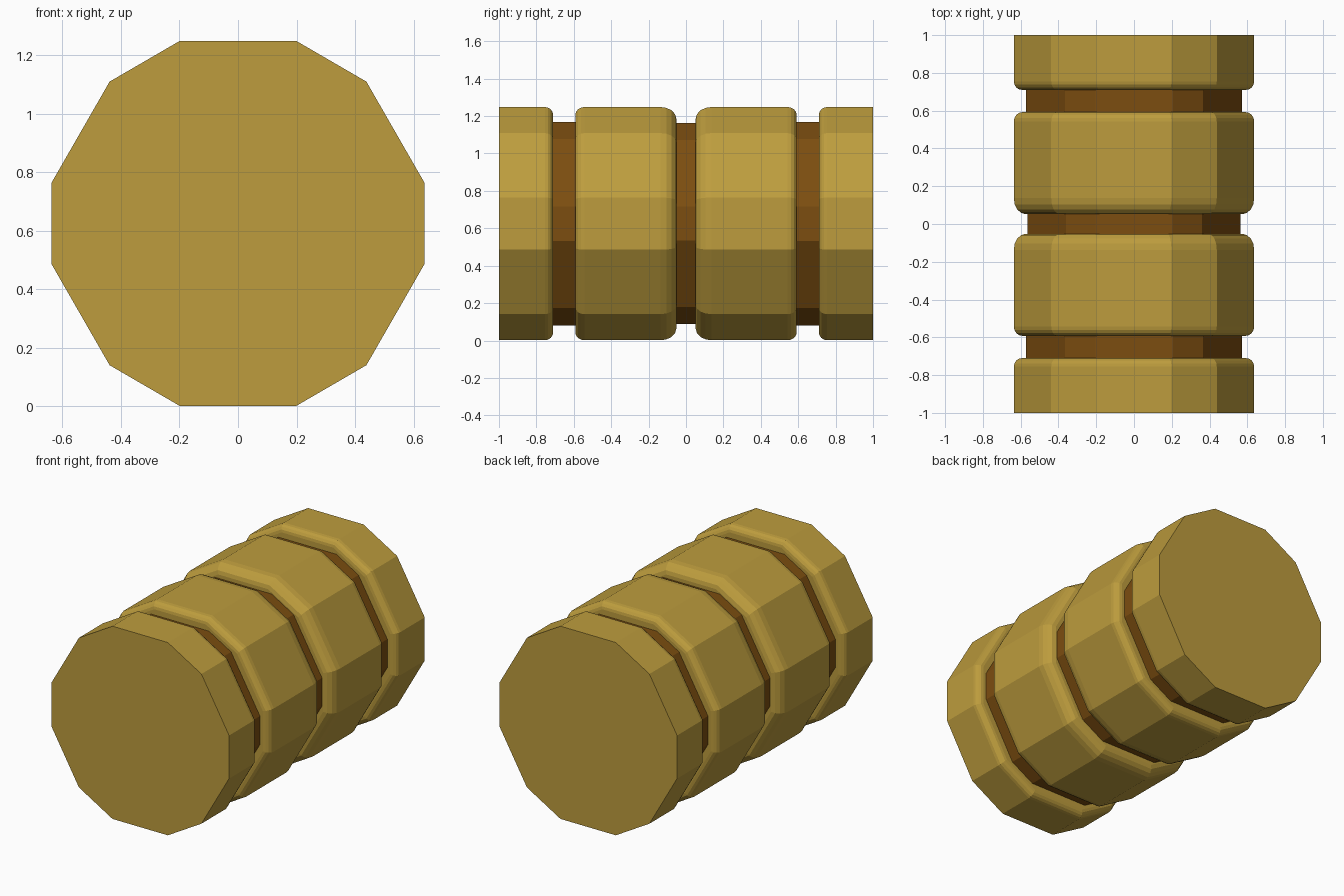
import bpy, bmesh, math

if "Cube" in bpy.data.objects:
    bpy.data.objects.remove(bpy.data.objects["Cube"])

def material(name, rgb):
    m = bpy.data.materials.new(name)
    m.diffuse_color = (*rgb, 1)
    m.use_nodes = True
    m.node_tree.nodes["Principled BSDF"].inputs["Base Color"].default_value = m.diffuse_color
    return m

gold = material("old gold", (0.51, 0.335, 0.047))
brown = material("groove brown", (0.20, 0.075, 0.005))
MID = 0.625

def section(y, s, half):
    """Hexagon with cut corners: flat top, short flats at the sides."""
    pts = []
    for k in range(6):
        for d in (-half, half):
            a = math.radians(60 * k + d)
            pts.append((0.995 * s * math.cos(a), y, MID + s * math.sin(a)))
    return pts

def sweep(name, profile, mat, cap_first=False, cap_last=False):
    bm = bmesh.new()
    rings = [[bm.verts.new(p) for p in section(*row)] for row in profile]
    for a, b in zip(rings, rings[1:]):
        for i in range(12):
            j = (i + 1) % 12
            bm.faces.new((a[i], a[j], b[j], b[i]))
    if cap_first:
        bm.faces.new(rings[0])
    if cap_last:
        bm.faces.new(rings[-1])
    bmesh.ops.recalc_face_normals(bm, faces=bm.faces)
    # open bands: make sure faces point away from the axis
    f = max(bm.faces, key=lambda f: abs(f.calc_center_median().z - MID))
    if f.normal.z * (f.calc_center_median().z - MID) < 0:
        bmesh.ops.reverse_faces(bm, faces=bm.faces)
    me = bpy.data.meshes.new(name)
    bm.to_mesh(me)
    bm.free()
    me.materials.append(mat)
    ob = bpy.data.objects.new(name, me)
    bpy.context.collection.objects.link(ob)

R, HALF = 0.6545, 12.3            # outer section
OUT_R, CEN_R, GHALF = 0.582, 0.575, 9.1   # groove floors

def shoulder(y_wall, direction, length, depth, floor):
    """Rounded edge rising from a groove wall up to the outer surface."""
    rows = [(y_wall, floor, GHALF)]
    for i in range(5):
        t = math.radians(90 * i / 4)
        rows.append((y_wall + direction * length * (1 - math.cos(t)),
                     R - depth * (1 - math.sin(t)), HALF))
    return rows

# end bands and middle bands, mirrored front to back
for side, label in ((-1, "front"), (1, "back")):
    sweep(label + "_end_band",
          shoulder(side * 0.71, side, 0.045, 0.045, OUT_R) + [(side, R, HALF)],
          gold, cap_last=True)
    inner = shoulder(side * 0.052, side, 0.085, 0.065, CEN_R)
    outer = shoulder(side * 0.592, -side, 0.05, 0.045, OUT_R)
    sweep(label + "_middle_band", inner + outer[::-1], gold)
    sweep(label + "_groove", [(side * 0.592, OUT_R, GHALF), (side * 0.71, OUT_R, GHALF)], brown)

# centre groove floor
sweep("centre_groove", [(-0.052, CEN_R, GHALF), (0.052, CEN_R, GHALF)], brown)
